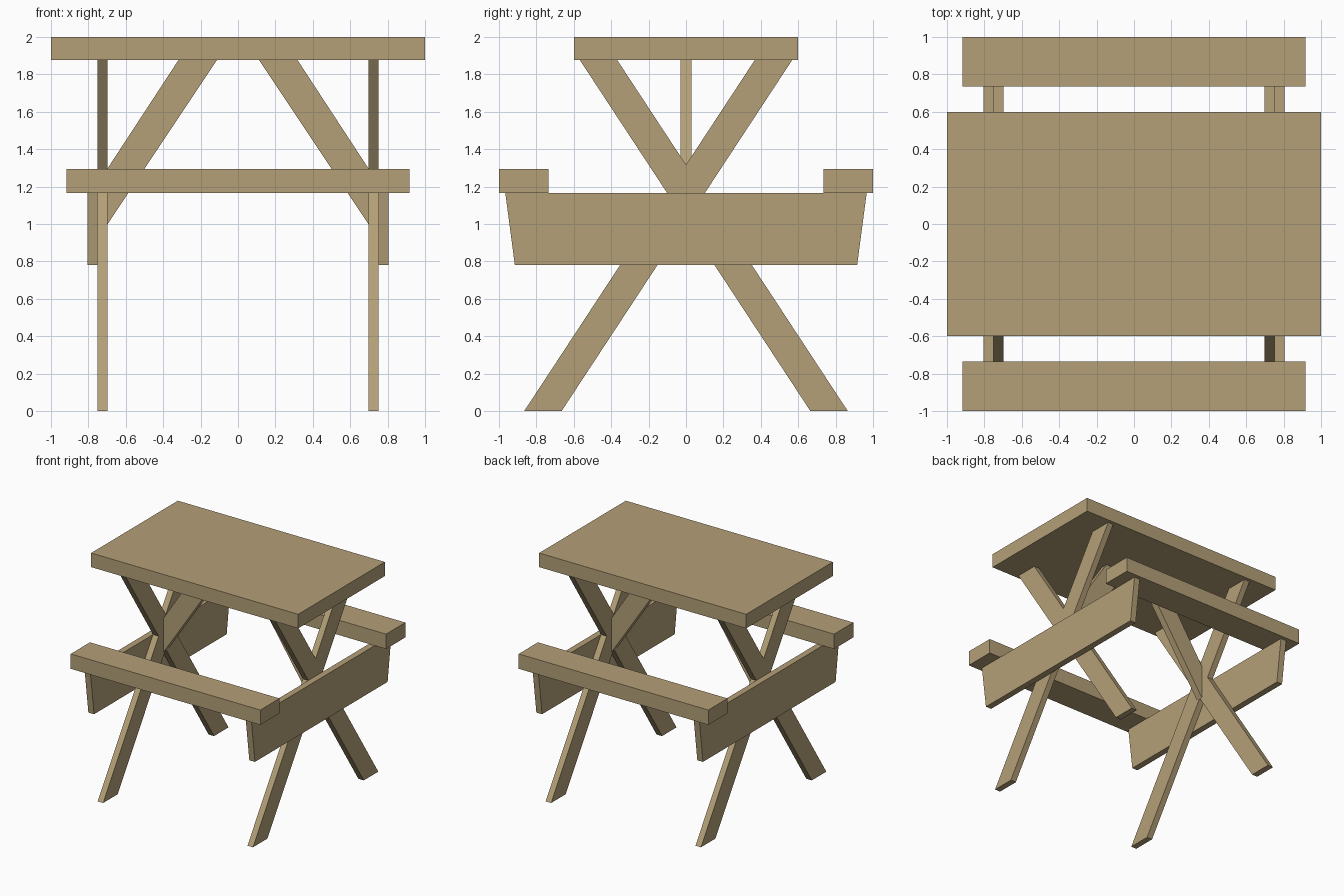
import bpy, bmesh
from mathutils import Vector

if "Cube" in bpy.data.objects:
    bpy.data.objects.remove(bpy.data.objects["Cube"])

wood = bpy.data.materials.new("tan wood")
wood.diffuse_color = (0.456, 0.352, 0.188, 1)
wood.use_nodes = True
wood.node_tree.nodes["Principled BSDF"].inputs["Base Color"].default_value = wood.diffuse_color


def prism(name, profile, axis, lo, hi):
    """Extrude a 2D profile along x (profile is y,z) or y (profile is x,z)."""
    bm = bmesh.new()
    place = (lambda a, b, d: (d, a, b)) if axis == 'x' else (lambda a, b, d: (a, d, b))
    face = bm.faces.new([bm.verts.new(place(a, b, lo)) for a, b in profile])
    out = bmesh.ops.extrude_face_region(bm, geom=[face])
    moved = [v for v in out['geom'] if isinstance(v, bmesh.types.BMVert)]
    bmesh.ops.translate(bm, verts=moved, vec=Vector(place(0, 0, hi - lo)))
    bmesh.ops.recalc_face_normals(bm, faces=bm.faces)
    mesh = bpy.data.meshes.new(name)
    bm.to_mesh(mesh)
    bm.free()
    mesh.materials.append(wood)
    ob = bpy.data.objects.new(name, mesh)
    bpy.context.collection.objects.link(ob)


def rect(a0, a1, z0, z1):
    return [(a0, z0), (a1, z0), (a1, z1), (a0, z1)]


# Table top
prism("table_top", rect(-1, 1, 1.877, 2), 'y', -0.598, 0.598)

# Bench seats
for s, side in ((-1, "front"), (1, "back")):
    y0, y1 = sorted((s * 0.735, s * 1.0))
    prism(side + "_bench", rect(-0.916, 0.916, 1.165, 1.295), 'y', y0, y1)

for s, end in ((-1, "left"), (1, "right")):
    # Tapered beam carrying the benches, outside the legs
    x0, x1 = sorted((s * 0.75, s * 0.805))
    prism(end + "_bench_beam",
          [(-0.915, 0.78), (0.915, 0.78), (0.966, 1.165), (-0.966, 1.165)], 'x', x0, x1)
    # Crossed legs
    x0, x1 = sorted((s * 0.697, s * 0.75))
    for t, side in ((-1, "front"), (1, "back")):
        prism(f"{end}_{side}_leg",
              [(t * 0.665, 0), (t * 0.865, 0), (t * -0.368, 1.877), (t * -0.568, 1.877)],
              'x', x0, x1)
    # Diagonal brace from the leg crossing up to the table top
    prism(end + "_brace",
          [(s * 0.697, 1.0), (s * 0.697, 1.298), (s * 0.318, 1.877), (s * 0.112, 1.877)],
          'y', -0.03, 0.03)
